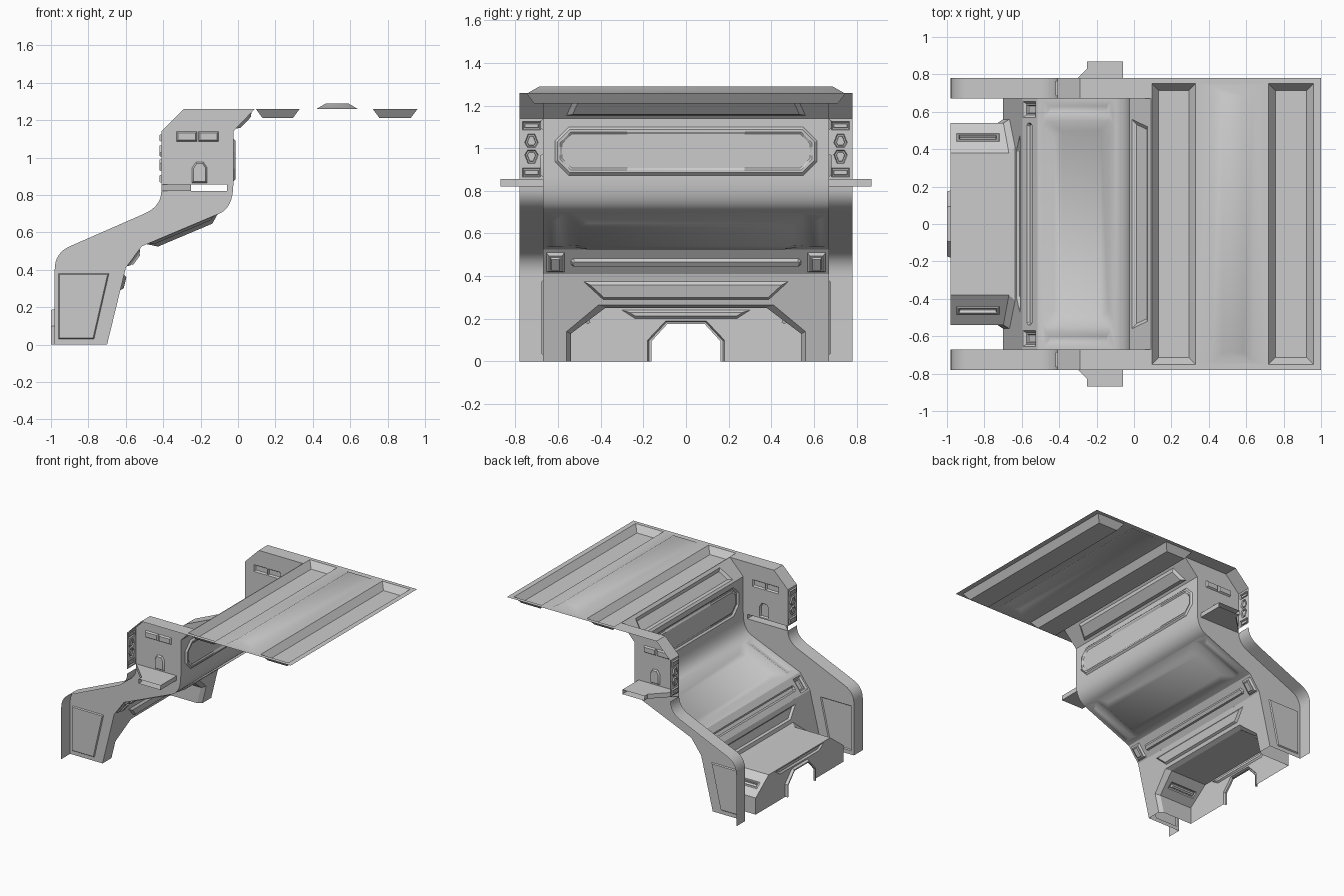
import bpy, bmesh
from mathutils import Vector as V
from mathutils.geometry import tessellate_polygon

if "Cube" in bpy.data.objects:
    bpy.data.objects.remove(bpy.data.objects["Cube"])

X, Y, Z = V((1, 0, 0)), V((0, 1, 0)), V((0, 0, 1))


def finish(name, bm, mirror):
    me = bpy.data.meshes.new(name)
    bm.to_mesh(me)
    bm.free()
    ob = bpy.data.objects.new(name, me)
    bpy.context.collection.objects.link(ob)
    if mirror:
        m = ob.modifiers.new("mirror", 'MIRROR')
        m.use_axis = (False, True, False)
        m.use_mirror_merge = False
    return ob


def ccw(loop):
    a = sum(p[0] * q[1] - q[0] * p[1] for p, q in zip(loop, loop[1:] + loop[:1]))
    return list(loop) if a > 0 else list(loop)[::-1]


def rect(u0, u1, v0, v1, c=0):
    if not c:
        return [(u0, v0), (u1, v0), (u1, v1), (u0, v1)]
    return [(u0 + c, v0), (u1 - c, v0), (u1, v0 + c), (u1, v1 - c),
            (u1 - c, v1), (u0 + c, v1), (u0, v1 - c), (u0, v0 + c)]


def inset(loop, d):
    loop, out = ccw(loop), []
    for i, p in enumerate(loop):
        p, a, b = V(p), V(loop[i - 1]), V(loop[(i + 1) % len(loop)])
        e, f = (p - a).normalized(), (b - p).normalized()
        n, m = V((-e.y, e.x)), V((-f.y, f.x))
        out.append(tuple(p + (n + m) * d / (1 + n.dot(m))))
    return out


def dish(loop, *steps):
    """Recess: the hole outline followed by (inset, depth) steps."""
    return [(ccw(loop), 0)] + [(inset(loop, i), d) for i, d in steps]


def sheet(name, o, u, v, outline, recesses=(), n=None, mirror=False):
    """Flat panel in the plane o,u,v with recess chains; depth goes along n."""
    o, u, v = V(o), V(u).normalized(), V(v).normalized()
    w = V(n) if n else u.cross(v)
    flip = u.cross(v).dot(w) < 0
    bm = bmesh.new()

    def ring(loop, d=0):
        return [bm.verts.new(o + u * a + v * b + w * d) for a, b in loop]

    def fill(rings):
        flat = [x for r in rings for x in r]
        for t in tessellate_polygon([[x.co for x in r] for r in rings]):
            f = bm.faces.new([flat[i] for i in t])
            f.normal_update()
            if f.normal.dot(w) > 0:
                f.normal_flip()

    rings = [ring(outline)]
    for chain in recesses:
        opened = chain[-1] is None
        rs = [ring(l, d) for l, d in (c for c in chain if c)]
        rings.append(rs[0])
        for A, B in zip(rs, rs[1:]):
            for i in range(len(A)):
                q = [A[i - 1], B[i - 1], B[i], A[i]]
                bm.faces.new(q[::-1] if flip else q)
        if not opened:
            fill([rs[-1]])
    fill(rings)
    return finish(name, bm, mirror)


def loft(name, rows, mirror=False):
    bm = bmesh.new()
    rs = [[bm.verts.new(p) for p in r] for r in rows]
    for A, B in zip(rs, rs[1:]):
        for i in range(len(A) - 1):
            bm.faces.new((A[i], B[i], B[i + 1], A[i + 1]))
    return finish(name, bm, mirror)


def strip(name, prof, y0, y1, mirror=False):
    return loft(name, [[(x, y0, z), (x, y1, z)][::1] for x, z in prof], mirror)


def bez(a, c, b, k=8):
    a, b, c = V(a), V(b), V(c)
    return [tuple(a * (1 - t) ** 2 + c * 2 * t * (1 - t) + b * t * t)
            for t in (i / k for i in range(k + 1))]


def both(loop):
    return [loop, [(-a, b) for a, b in loop]]


# Side profiles (x, z): protruding rib edge and set-back wall
rib_low = [(-.98, 0)] + bez((-.98, .40), (-.98, .49), (-.90, .525)) + \
    bez((-.50, .70), (-.41, .74), (-.41, .82))
rib_top = [(-.41, 1.14), (-.29, 1.26), (.09, 1.26)]
bend = bez((-.10, .70), (-.025, .732), (-.025, .86), 10)
wall = [(-.70, 0), (-.60, .41), (-.515, .525)] + bend + [(-.025, 1.14)]
W = .67


def facet(name, a, b, recesses, outline=None):
    d = V((b[0] - a[0], 0, b[1] - a[1]))
    sheet(name, (a[0], 0, a[1]), Y, d, outline or rect(-W, W, 0, d.length), recesses)


# Lower wall, notched around the duct box
k = 1.029
notch = [(-.56, 0), (-.56, .14), (-.41, .265), (.41, .265), (.56, .14), (.56, 0)]
facet("lower_wall", wall[0], wall[1],
      [dish([(-.39, .30), (.39, .30), (.48, .385), (-.48, .385)], (.012, .015), (.02, .015))],
      [(-W, 0)] + [(y, z * k) for y, z in notch] + [(W, 0), (W, .422), (-W, .422)])

# Steep band with long slot and corner boxes
facet("steep_band", wall[1], wall[2],
      [dish(rect(-.54, .54, .045, .09, .012), (.01, .014))] +
      [dish(r, (.012, .012), (.02, .012), (.024, .022)) for r in both(rect(.57, .655, .012, .125))])

# Sloped wall with large tray and side channels
facet("sloped_wall", wall[2], wall[3],
      [[(rect(-.55, .55, .03, .44, .02), 0), (rect(-.50, .50, .08, .395, .045), .035)]] +
      [dish(r, (.026, .015)) for r in both(rect(.575, .655, .04, .42))])

strip("curved_wall", bend, -W, W)

# Upright wall with long octagonal window
facet("window_wall", bend[-1], wall[-1],
      [dish(rect(-.615, .615, .013, .24, .065), (.012, .012), (.024, .012), (.034, .004))])
facet("top_slope", wall[-1], (.09, 1.26),
      [dish([(-.56, .02), (.56, .02), (.52, .14), (-.52, .14)], (.02, .015))])

# Upper deck: two grooves and a ridge
sheet("upper_deck", (0, 0, 1.26), Y, X, rect(-.78, .78, .09, 1),
      [dish(rect(-.75, .75, .095, .33), (.037, .05)),
       dish(rect(-.74, .74, .42, .64), (.052, -.03)),
       dish(rect(-.75, .75, .72, .96), (.037, .05))])

# Rib front strips
strip("rib_lower_front", rib_low, W, .78, True)
strip("rib_upper_front", rib_top, W, .78, True)
badges = [rect(.683, .767, 1.085, 1.125), rect(.683, .767, .865, .908)]
for s in (1, -1):
    badges.append([(.725 + y, .9975 + s * z) for y, z in
                   [(-.016, .07), (.016, .07), (.032, .028), (.018, .006), (-.018, .006), (-.032, .028)]])
sheet("rib_badge_face", (-.41, 0, 0), Y, Z, rect(W, .78, .855, 1.14),
      [dish(b, (.004, -.01), (.010, -.01), (.012, -.003)) for b in badges], mirror=True)

# Rib side panels with vents, small hatch, lower plate and the slot opening
hatch = [(-.245, .865), (-.165, .865), (-.165, .945), (-.185, .975), (-.225, .975), (-.245, .945)]
sheet("rib_side_panel", (0, W, 0), X, Z,
      rib_low + [(-.41, .855)] + rib_top + wall[::-1],
      [dish(rect(-.33, -.218, 1.085, 1.138), (.008, .012)),
       dish(rect(-.212, -.105, 1.085, 1.138), (.008, .012)),
       dish(hatch, (.008, .012)),
       dish([(-.96, .03), (-.77, .03), (-.69, .38), (-.96, .38)], (.006, .008)),
       [(rect(-.405, -.06, .82, .855), 0), None]], n=(0, 1, 0), mirror=True)

# Side slot running outward through each rib
plan = [(-.06, W), (-.06, .87), (-.25, .87), (-.25, .83), (-.41, W)]
for name, z in (("slot_roof", .855), ("slot_floor", .82)):
    sheet(name, (0, 0, z), X, Y, plan, n=(0, 0, 1 if z > .84 else -1), mirror=True)
for name, pts in (("slot_outer_side", plan[:2]), ("slot_slanted_side", plan[2:])):
    loft(name, [[(x, y, z) for x, y in pts] for z in (.82, .855)], True)

# Duct box: flange, body, slotted shoulders
body = [(-.54, 0), (-.54, .13), (-.38, .25), (.38, .25), (.54, .13), (.54, 0)]


def wx(z):
    return -.70 + z * .1 / .41


loft("box_flange", [[(wx(z), y, z) for y, z in notch], [(wx(z) - .03, y, z) for y, z in body]])
loft("box_top", [[(wx(.25) - .03, y, .25) for y in (-.38, .38)], [(-.98, y, .25) for y in (-.38, .38)]])
loft("box_side", [[(wx(z) - .03, .54, z) for z in (.13, 0)], [(-.98, .54, z) for z in (.13, 0)]], True)
sheet("box_shoulder", (-.98, .54, .13), X, (0, -.8, .6),
      [(0, 0), (.282, 0), (.311, .2), (0, .2)],
      [dish(rect(.03, .26, .07, .125), (.008, -.006), (.014, -.006), (.02, .012))], mirror=True)

# Box front with arched opening and raised rim
arch = [(.18, 0), (.18, .10), (.095, .19), (-.095, .19), (-.18, .10), (-.18, 0)]
rim = [(.163, 0), (.163, .093), (.088, .175), (-.088, .175), (-.163, .093), (-.163, 0)]
sheet("box_front", (-.98, 0, 0), Y, Z, body + arch,
      [dish([(-.24, .202), (.24, .202), (.30, .24), (-.30, .24)], (.01, .012))])
loft("arch_rim", [[(-.98, y, z) for y, z in arch],
                  [(-1, y * .96, z * .97) for y, z in arch],
                  [(-1, y, z) for y, z in rim], [(-.985, y, z) for y, z in rim]])

# Smooth the bends, keep the edges sharp
for ob in bpy.data.objects:
    ob.select_set(True)
    bpy.context.view_layer.objects.active = ob
bpy.ops.object.shade_smooth_by_angle()
